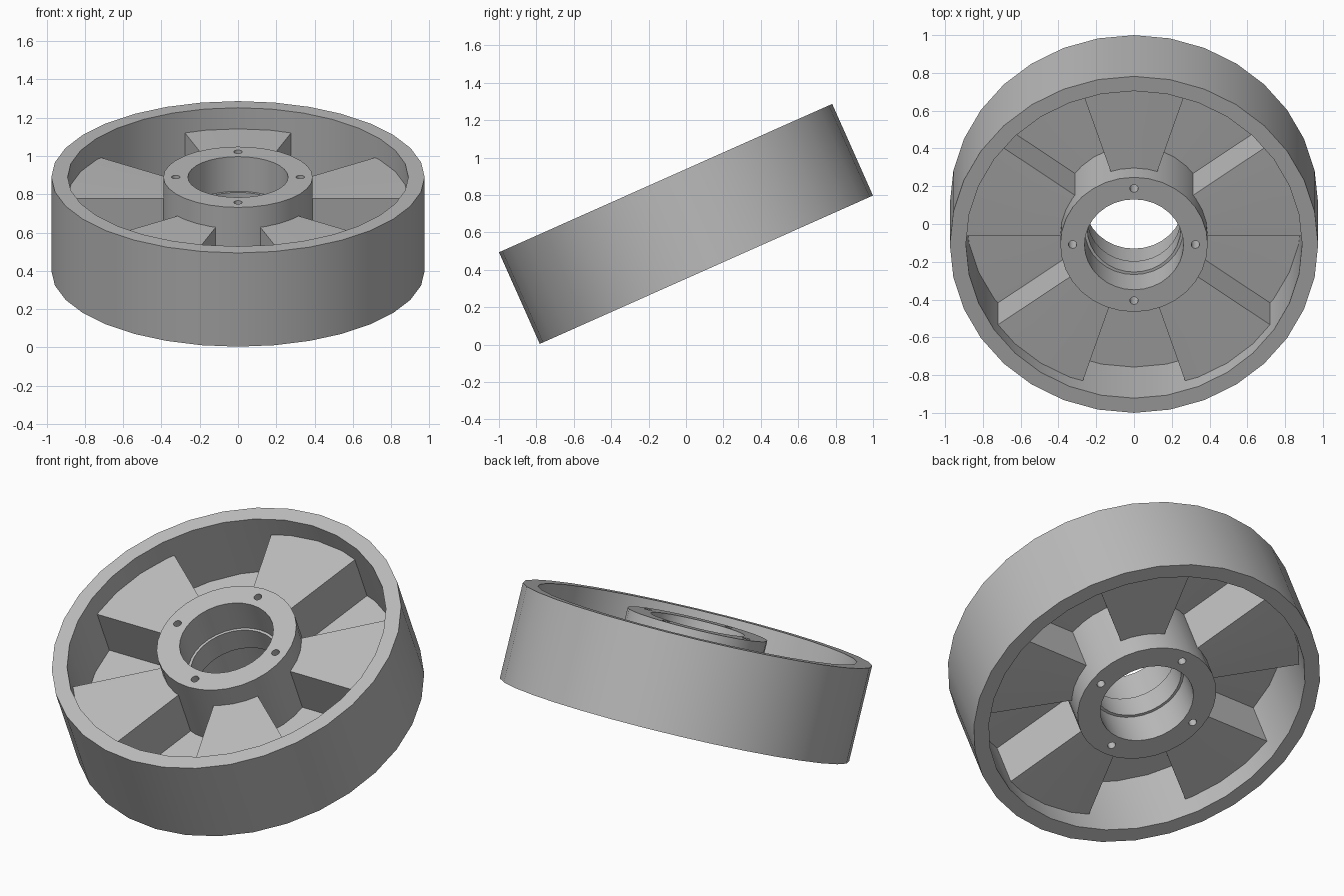
import bpy
import bmesh
from math import cos, sin, pi, radians
from mathutils import Matrix

if "Cube" in bpy.data.objects:
    bpy.data.objects.remove(bpy.data.objects["Cube"], do_unlink=True)

# Overall sizes in the wheel's own frame, axis along z
HALF = 0.268
TILT = Matrix.Translation((0, 0, 0.645)) @ Matrix.Rotation(radians(24), 4, 'X')

grey = bpy.data.materials.new("plain grey")
grey.use_nodes = True
grey.diffuse_color = (0.5, 0.5, 0.5, 1)
grey.node_tree.nodes["Principled BSDF"].inputs["Base Color"].default_value = (0.5, 0.5, 0.5, 1)


def make_object(name, bm):
    bmesh.ops.recalc_face_normals(bm, faces=bm.faces)
    mesh = bpy.data.meshes.new(name)
    bm.to_mesh(mesh)
    bm.free()
    mesh.materials.append(grey)
    obj = bpy.data.objects.new(name, mesh)
    bpy.context.collection.objects.link(obj)
    return obj


def lathe(name, profile, steps):
    """Revolve a closed (radius, height) outline around z."""
    bm = bmesh.new()
    rings = [[bm.verts.new((r * cos(2 * pi * i / steps), r * sin(2 * pi * i / steps), z))
              for r, z in profile] for i in range(steps)]
    for i, ring in enumerate(rings):
        after = rings[(i + 1) % steps]
        for j in range(len(profile)):
            k = (j + 1) % len(profile)
            bm.faces.new((ring[j], after[j], after[k], ring[k]))
    return make_object(name, bm)


def finish(obj):
    """Apply modifiers, shade, and lean the part into place."""
    bpy.ops.object.select_all(action='DESELECT')
    obj.select_set(True)
    bpy.context.view_layer.objects.active = obj
    for mod in list(obj.modifiers):
        bpy.ops.object.modifier_apply(modifier=mod.name)
    bpy.ops.object.shade_smooth_by_angle(angle=radians(30))
    obj.data.transform(TILT)


# Outer rim: plain wide ring
rim = lathe("rim", [(0.975, -HALF), (0.975, HALF), (0.89, HALF), (0.89, -HALF)], 32)

# Hub: thick sleeve, bored from both ends down to a central lip
BORE, LIP, LIP_H = 0.262, 0.247, 0.07
hub = lathe("hub", [(0.39, -HALF), (0.39, HALF), (BORE, HALF), (BORE, LIP_H), (LIP, LIP_H),
                    (LIP, -LIP_H), (BORE, -LIP_H), (BORE, -HALF)], 32)

# Four bolt holes through the hub
bm = bmesh.new()
for i in range(4):
    place = Matrix.Rotation(i * pi / 2, 4, 'Z') @ Matrix.Translation((0.325, 0, 0))
    bmesh.ops.create_cone(bm, cap_ends=True, segments=16, radius1=0.022, radius2=0.022,
                          depth=3 * HALF, matrix=place)
drill = make_object("bolt_hole_cutter", bm)
drill.hide_render = True
cut = hub.modifiers.new("bolt holes", 'BOOLEAN')
cut.object = drill
cut.solver = 'EXACT'

# Web: thin sheet stepping up and down in ten equal sectors
bm = bmesh.new()
pairs = []
for sector in range(10):
    height = 0.142 if sector % 2 == 0 else -0.142
    for step in range(5):
        a = radians(36 * sector + 9 * step)
        pairs.append([bm.verts.new((r * cos(a), r * sin(a), height)) for r in (0.38, 0.905)])
for i, (inner, outer) in enumerate(pairs):
    next_inner, next_outer = pairs[(i + 1) % len(pairs)]
    bm.faces.new((inner, outer, next_outer, next_inner))
web = make_object("stepped_web", bm)
sheet = web.modifiers.new("sheet", 'SOLIDIFY')
sheet.thickness = 0.01
sheet.offset = 0

for part in (rim, hub, web):
    finish(part)
bpy.data.objects.remove(drill, do_unlink=True)
